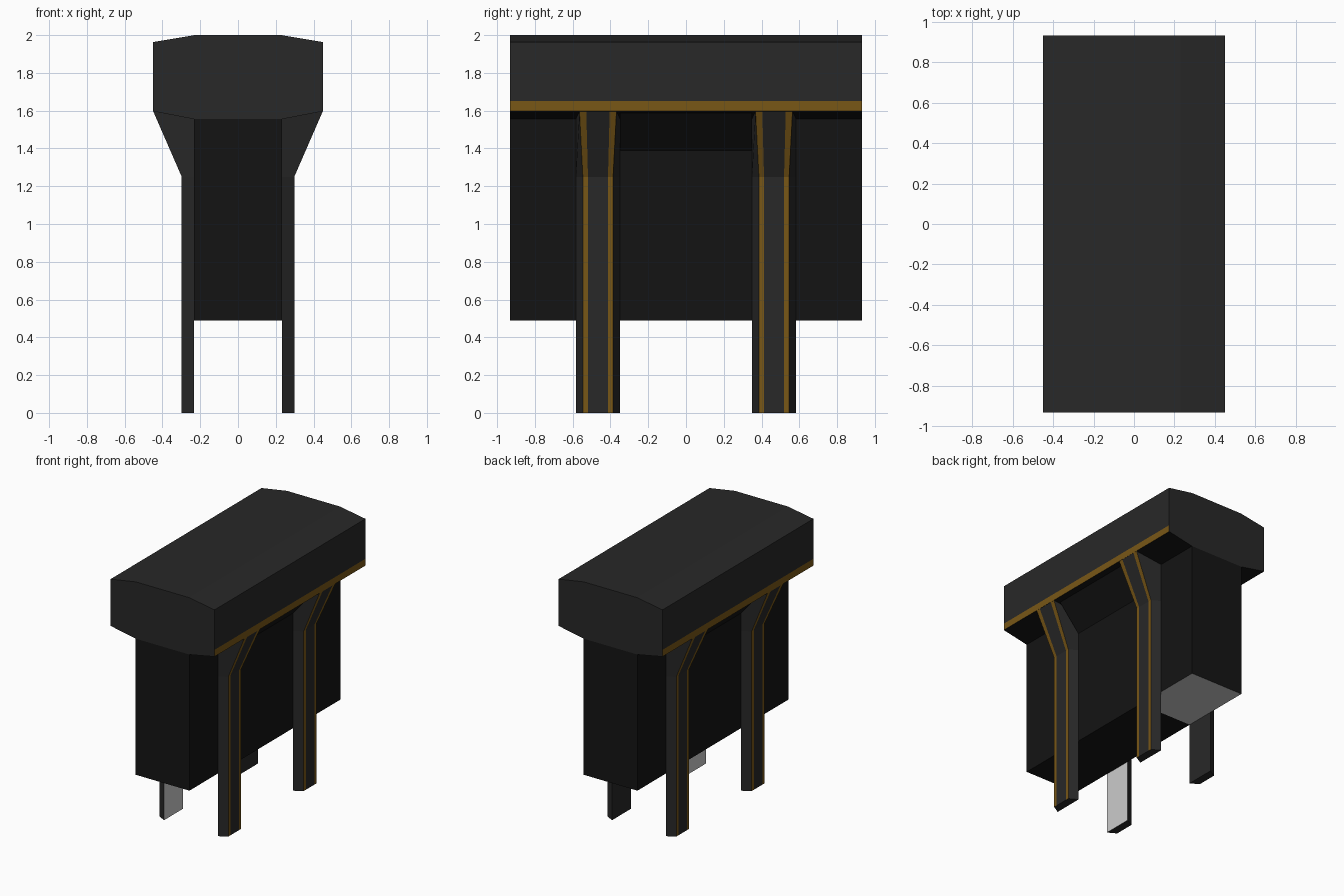
import bpy, bmesh

if "Cube" in bpy.data.objects:
    bpy.data.objects.remove(bpy.data.objects["Cube"])


def material(name, rgb):
    m = bpy.data.materials.new(name)
    m.diffuse_color = (*rgb, 1)
    m.use_nodes = True
    m.node_tree.nodes["Principled BSDF"].inputs["Base Color"].default_value = m.diffuse_color
    return m


CHARCOAL = material("charcoal", (0.021, 0.021, 0.021))
BLACK = material("black", (0.007, 0.007, 0.007))
GOLD = material("gold", (0.19, 0.095, 0.008))
GREY = material("grey", (0.6, 0.6, 0.6))


def loft(name, rings, mats, caps, seg_mat):
    """Skin closed rings; seg_mat(ring, segment) picks each side's material."""
    bm = bmesh.new()
    loops = [[bm.verts.new(p) for p in ring] for ring in rings]
    n = len(loops[0])
    for r in range(len(loops) - 1):
        for i in range(n):
            j = (i + 1) % n
            f = bm.faces.new((loops[r][i], loops[r][j], loops[r + 1][j], loops[r + 1][i]))
            f.material_index = seg_mat(r, i)
    for loop, idx in ((loops[0], caps), (loops[-1], caps)):
        bm.faces.new(loop).material_index = idx
    bmesh.ops.recalc_face_normals(bm, faces=bm.faces[:])
    me = bpy.data.meshes.new(name)
    bm.to_mesh(me)
    bm.free()
    for m in mats:
        me.materials.append(m)
    ob = bpy.data.objects.new(name, me)
    bpy.context.collection.objects.link(ob)
    return ob


L = 0.933          # half length
W = 0.233          # half width of the body

# Roof: faceted profile along y, gold band on the lower side, dark underside
half = [(W, 1.555), (0.45, 1.597), (0.45, 1.65), (0.45, 1.963), (0.23, 2.0)]
profile = half + [(-x, z) for x, z in reversed(half)]
roof_mats = [1, 2, 0, 0, 0, 0, 0, 2, 1, 1]
loft("roof", [[(x, y, z) for x, z in profile] for y in (-L, L)],
     [CHARCOAL, BLACK, GOLD], 0, lambda r, i: roof_mats[i])

# Body: long hanging box, pale underside at the back end
box = [(-W, 0.49), (W, 0.49), (W, 1.555), (-W, 1.555)]
loft("body", [[(x, y, z) for x, z in box] for y in (-L, 0.35, L)],
     [BLACK, GREY], 0, lambda r, i: 1 if (r == 1 and i == 0) else 0)

for sx, side in ((1, "right"), (-1, "left")):
    # Sloped gusset under the roof between the legs
    wedge = [(W, 1.39), (0.405, 1.588), (W, 1.555)]
    loft("gusset_" + side, [[(sx * x, y, z) for x, z in wedge] for y in (-0.35, 0.35)],
         [BLACK], 0, lambda r, i: 0)

    # Legs: tapered section flaring out to the roof edge, with two gold stripes
    for sy, end in ((-1, "front"), (1, "back")):
        rings = []
        for zi, zo, xo, outer, inner in ((0, 0, 0.298, 0.08, 0.053),
                                         (1.25, 1.25, 0.298, 0.08, 0.053),
                                         (1.555, 1.597, 0.449, 0.098, 0.062)):
            section = [(W, -0.117, zi), (xo, -outer, zo), (xo, -inner, zo),
                       (xo, inner, zo), (xo, outer, zo), (W, 0.117, zi)]
            rings.append([(sx * x, sy * 0.466 + y, z) for x, y, z in section])
        inner_mat = GREY if end == "front" else CHARCOAL
        leg_mats = [0, 1, 0, 1, 0, 2]
        loft(f"leg_{end}_{side}", rings, [CHARCOAL, GOLD, inner_mat], 0,
             lambda r, i: leg_mats[i])
